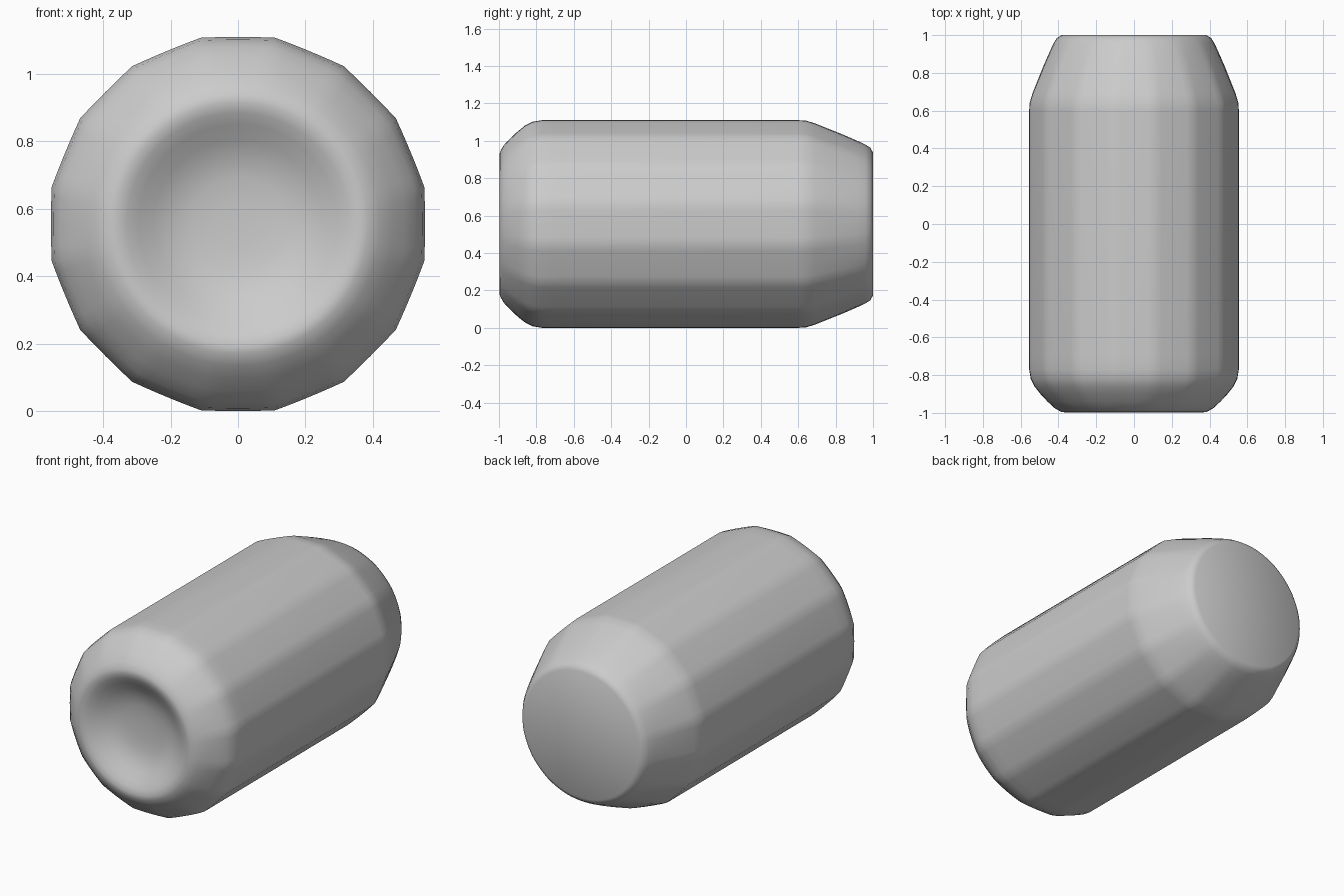
import bpy
import bmesh
import math

cube = bpy.data.objects.get("Cube")
if cube:
    bpy.data.objects.remove(cube, do_unlink=True)

RADIUS = 0.555
SIDES = 16          # soft flats around the body
SEGMENTS = 96

# Profile from the dished front to the flat back: (y, radius)
PROFILE = [
    (-0.895, 0.07), (-0.90, 0.14), (-0.915, 0.2), (-0.94, 0.25),
    (-0.968, 0.295), (-0.988, 0.33), (-0.998, 0.36), (-0.995, 0.385),
    (-0.975, 0.42), (-0.94, 0.458), (-0.90, 0.495), (-0.86, 0.527),
    (-0.82, 0.547), (-0.77, RADIUS), (-0.7, RADIUS), (0.6, RADIUS),
    (0.64, 0.553), (0.69, 0.538), (0.76, 0.51), (0.84, 0.478),
    (0.92, 0.443), (0.96, 0.424), (0.985, 0.408), (1.0, 0.382),
]


def ring_point(y, radius, step):
    """A point on a circle drawn slightly towards a regular polygon."""
    angle = 2 * math.pi * step / SEGMENTS
    sector = 2 * math.pi / SIDES
    offset = (angle + sector / 2) % sector - sector / 2
    flatness = 0.8 * max(0, (radius - 0.38) / (RADIUS - 0.38))
    r = radius * (1 + flatness * (1 / math.cos(offset) - 1))
    return (r * math.cos(angle), y, RADIUS + r * math.sin(angle))


# Can body, lathed along y
bm = bmesh.new()
rings = [[bm.verts.new(ring_point(y, r, i)) for i in range(SEGMENTS)]
         for y, r in PROFILE]
for a, b in zip(rings, rings[1:]):
    for i in range(SEGMENTS):
        j = (i + 1) % SEGMENTS
        bm.faces.new((a[i], a[j], b[j], b[i]))

# Centre of the dish and the flat back
dish = bm.verts.new((0, -0.893, RADIUS))
for i in range(SEGMENTS):
    bm.faces.new((dish, rings[0][i], rings[0][(i + 1) % SEGMENTS]))
bm.faces.new(rings[-1])
bmesh.ops.recalc_face_normals(bm, faces=bm.faces)

mesh = bpy.data.meshes.new("can_body")
bm.to_mesh(mesh)
bm.free()
can = bpy.data.objects.new("can_body", mesh)
bpy.context.collection.objects.link(can)

# Plain grey surface
grey = bpy.data.materials.new("plain_grey")
grey.use_nodes = True
colour = (0.6, 0.6, 0.6, 1)
grey.diffuse_color = colour
grey.node_tree.nodes["Principled BSDF"].inputs["Base Color"].default_value = colour
mesh.materials.append(grey)

bpy.ops.object.select_all(action='DESELECT')
can.select_set(True)
bpy.context.view_layer.objects.active = can
bpy.ops.object.shade_smooth_by_angle(angle=math.radians(40))
